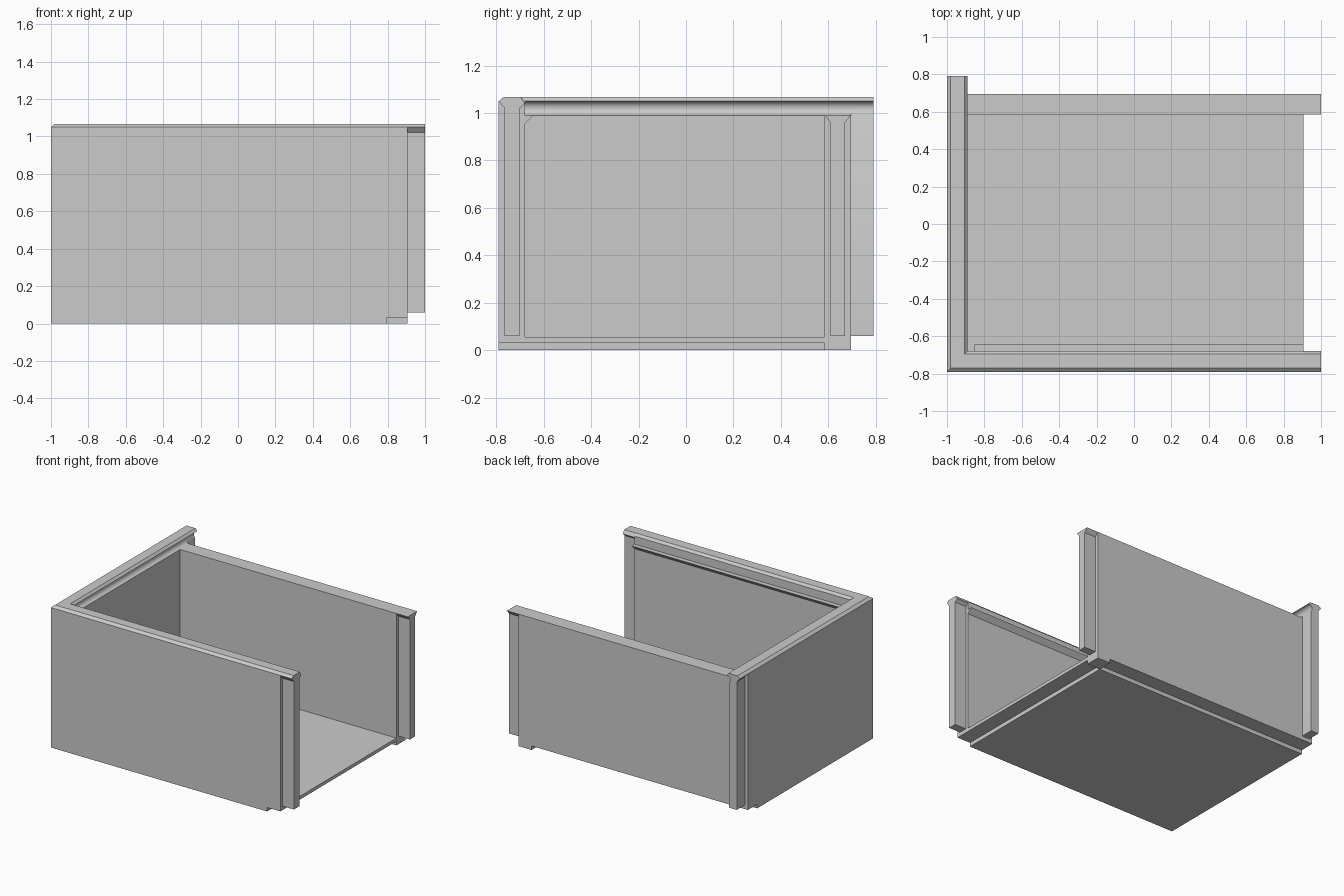
import bpy, bmesh, math

old = bpy.data.objects.get("Cube")
if old:
    bpy.data.objects.remove(old, do_unlink=True)

grey = bpy.data.materials.new("plain_grey")
grey.use_nodes = True
colour = (0.6, 0.6, 0.6, 1)
grey.diffuse_color = colour
grey.node_tree.nodes["Principled BSDF"].inputs["Base Color"].default_value = colour

# Main dimensions
T = 0.11                      # wall thickness
X0, X1, XE = -1.0, 0.905, 1.0   # outer side, open end, tongue end
Y0, Y1, YE = -0.79, 0.695, 0.79
STEP, FLOOR, TONGUE = 0.03, 0.055, 0.06
LOW, LIP, TOP = 0.99, 1.05, 1.067


def loft(name, rings):
    """Skin a row of matching closed rings and cap both ends."""
    bm = bmesh.new()
    rows = [[bm.verts.new(p) for p in ring] for ring in rings]
    n = len(rows[0])
    for a, b in zip(rows, rows[1:]):
        for i in range(n):
            j = (i + 1) % n
            bm.faces.new((a[i], a[j], b[j], b[i]))
    bm.faces.new(rows[0][::-1])
    bm.faces.new(rows[-1])
    bmesh.ops.remove_doubles(bm, verts=bm.verts, dist=1e-5)
    bmesh.ops.recalc_face_normals(bm, faces=bm.faces)
    mesh = bpy.data.meshes.new(name)
    bm.to_mesh(mesh)
    bm.free()
    mesh.materials.append(grey)
    obj = bpy.data.objects.new(name, mesh)
    bpy.context.collection.objects.link(obj)
    bpy.ops.object.select_all(action='DESELECT')
    obj.select_set(True)
    bpy.context.view_layer.objects.active = obj
    bpy.ops.object.shade_smooth_by_angle(angle=math.radians(30))
    return obj


def box(name, x, y, z):
    ring = [(x[0], y[0]), (x[1], y[0]), (x[1], y[1]), (x[0], y[1])]
    return loft(name, [[(a, b, h) for a, b in ring] for h in z])


# Profiles use (distance in from the outer face, height)
def along_x(profile, x, y=Y0):
    return [(x, y + o, z) for o, z in profile]


def along_y(profile, y):
    return [(X0 + o, y, z) for o, z in profile]


# Rounded slot on the inner face, and the same points left flat
R = (LIP - LOW) / 2
angles = [math.pi * i / 12 for i in range(13)]
slot = [(T - R * math.sin(a), LOW + R - R * math.cos(a)) for a in angles]
flat = [(T, z) for _, z in slot]
crown = [(T - 0.016, TOP), (0.02, TOP), (0, LIP)]


def wall(inner):
    return [(0, STEP), (T, STEP)] + inner + crown


# Front and side walls, mitred at the corner
mitre = [(X0 + o, Y0 + o, z) for o, z in wall(flat)]
loft("front_wall", [along_x(wall(flat), X1), mitre])
loft("side_wall_corner", [mitre, along_y(wall(flat), Y0 + T + 0.0001)])
loft("side_wall", [along_y(wall(slot), Y0 + T), along_y(wall(slot), Y1)])

# Lower back wall
box("back_wall", (X0 + T, X1), (Y1 - T, Y1), (STEP, LOW))

# Floor, stacking plate beneath and corner foot
box("floor", (X0 + 0.02, X1), (Y0 + 0.02, Y1 - 0.02), (STEP, FLOOR))
box("bottom_plate", (X0, X1 - T), (Y0, Y1 - T), (0, STEP))
box("corner_foot", (X1 - T, X1), (Y1 - T, Y1), (0, STEP))

# Joining tongues at the free wall ends
stem = [(0.025, 1.02), (0.025, TONGUE), (0.088, TONGUE)]
front = stem + [(0.088, 1.02), (T, 1.04)] + crown
loft("front_tongue", [along_x(front, x) for x in (X1, XE)])

neck = [p for p in slot if p[0] < 0.088 or p[1] > LOW + R]
side = stem + [(0.088, LOW + 0.006)] + neck + crown
loft("side_tongue", [along_y(side, y) for y in (Y1, YE)])

back = [(0, LOW), (0.025, LOW - 0.03), (0.025, TONGUE),
        (0.085, TONGUE), (0.085, LOW - 0.03), (T, LOW)]
loft("back_tongue", [along_x(back, x, Y1 - T) for x in (X1, XE)])

# Support ledge along the inside of the front wall
ledge = [(T, LOW - 0.035), (T + 0.035, LOW), (T, LOW)]
loft("inner_ledge", [along_x(ledge, x) for x in (X0 + T + 0.035, X1)])
